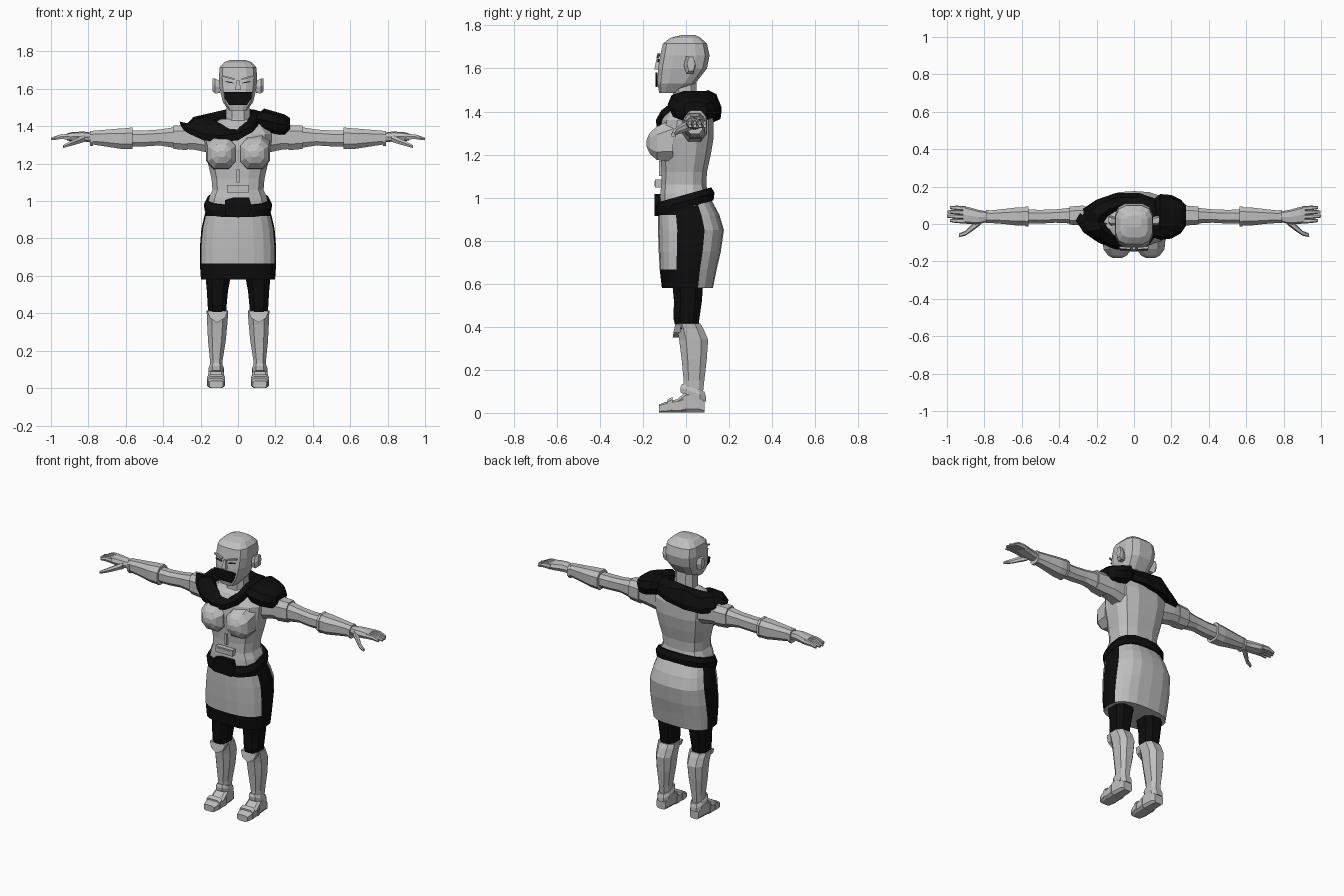
import bpy, bmesh, math
from mathutils import Vector


def material(name, value):
    m = bpy.data.materials.new(name)
    m.diffuse_color = (value, value, value, 1)
    return m


GREY = material("pale grey", 0.52)
BLACK = material("black cloth", 0.004)
DARK = material("dark line", 0.06)


def build(name, verts, faces, mats):
    me = bpy.data.meshes.new(name)
    me.from_pydata(verts, [], faces)
    for m in mats:
        me.materials.append(m)
    bm = bmesh.new()
    bm.from_mesh(me)
    bmesh.ops.recalc_face_normals(bm, faces=bm.faces)
    bm.to_mesh(me)
    bm.free()
    ob = bpy.data.objects.new(name, me)
    bpy.context.collection.objects.link(ob)
    return ob


def loft(name, rings, mats, axis="z", n=10, p=0.75, side=1, tilt=0, rule=None, turn=0.0):
    """Rings are (position, u0, u1, v0, v1); u, v are the two other axes in order."""
    verts, faces = [], []
    for t, u0, u1, v0, v1 in rings:
        for k in range(n):
            a = 2 * math.pi * (k + turn) / n
            c, s = math.cos(a), math.sin(a)
            u = (u0 + u1) / 2 + (u1 - u0) / 2 * math.copysign(abs(c) ** p, c)
            v = (v0 + v1) / 2 + (v1 - v0) / 2 * math.copysign(abs(s) ** p, s)
            x, y, z = {"z": (u, v, t), "x": (t, u, v), "y": (u, t, v)}[axis]
            verts.append((x * side, y, z + tilt * y))
    for r in range(len(rings) - 1):
        for k in range(n):
            j = (k + 1) % n
            faces.append((r * n + k, r * n + j, r * n + n + j, r * n + n + k))
    faces.append(tuple(range(n)))
    faces.append(tuple(range(len(verts) - n, len(verts))))
    ob = build(name, verts, faces, mats)
    if rule:
        for i in range((len(rings) - 1) * n):
            ob.data.polygons[i].material_index = rule(i // n, i % n)
    return ob


def plate(name, outline, thick, mat, side=1):
    """Extrudes a polyline of (x, y, z) points backwards along y."""
    n = len(outline)
    pts = [(x * side, y, z) for x, y, z in outline]
    verts = pts + [(x, y + thick, z) for x, y, z in pts]
    faces = [tuple(range(n)), tuple(range(n, 2 * n))]
    faces += [(i, (i + 1) % n, n + (i + 1) % n, n + i) for i in range(n)]
    return build(name, verts, faces, [mat])


# Head, neck, mouth covering
loft("head", [(1.485, -.05, .05, -.125, -.04), (1.53, -.083, .083, -.135, .045),
              (1.60, -.1, .1, -.132, .1), (1.66, -.105, .105, -.122, .112),
              (1.715, -.1, .1, -.11, .1), (1.742, -.075, .075, -.075, .07),
              (1.755, -.04, .04, -.02, .045)], [GREY], n=12, p=.62, turn=.5)
loft("neck", [(1.36, -.085, .085, -.07, .08), (1.44, -.068, .068, -.062, .055),
              (1.56, -.065, .065, -.065, .05)], [GREY], n=8, turn=.5)
mask = [(-.074, 1.582), (.074, 1.582), (.072, 1.55), (.048, 1.515), (-.048, 1.515), (-.072, 1.55)]
plate("mouth_cover", [(x, -.141, z) for x, z in mask], .009, BLACK)
plate("nose", [(-.007, -.137, 1.645), (.007, -.137, 1.645), (.016, -.147, 1.595), (-.016, -.147, 1.595)], .02, GREY)

for s, tag in ((-1, "left"), (1, "right")):
    # Face details
    loft(tag + "_ear", [(.095, -.005, .035, 1.575, 1.645), (.122, -.01, .045, 1.57, 1.66),
                        (.137, .005, .042, 1.585, 1.658)], [GREY], "x", 6, side=s)
    plate(tag + "_brow", [(.02, -.136, 1.656), (.078, -.132, 1.672), (.08, -.131, 1.664), (.02, -.138, 1.647)], .012, GREY, s)
    plate(tag + "_eye", [(.025, -.133, 1.634), (.068, -.131, 1.642), (.068, -.131, 1.637), (.025, -.134, 1.629)], .008, DARK, s)

    # Bust
    loft(tag + "_bust", [(-.183, .065, .11, 1.235, 1.27), (-.168, .035, .142, 1.2, 1.305),
                         (-.135, .008, .168, 1.17, 1.335), (-.06, .005, .175, 1.16, 1.375)],
         [GREY], "y", 8, side=s, turn=.5)
    # Arm, bracer and trim bands
    loft(tag + "_arm", [(.14, -.03, .1, 1.25, 1.42), (.23, -.01, .1, 1.27, 1.415), (.33, 0, .09, 1.28, 1.4),
                        (.42, .005, .08, 1.295, 1.385), (.50, 0, .078, 1.29, 1.38), (.6, 0, .08, 1.29, 1.38)],
         [GREY], "x", 8, side=s, turn=.5)
    loft(tag + "_shoulder_band", [(.27, -.012, .102, 1.268, 1.41), (.345, -.006, .096, 1.275, 1.408)],
         [GREY], "x", 8, side=s, turn=.5)
    loft(tag + "_bracer", [(.565, -.01, .092, 1.275, 1.395), (.62, -.012, .092, 1.275, 1.392),
                           (.70, -.002, .082, 1.288, 1.385), (.775, .004, .074, 1.3, 1.378)],
         [GREY], "x", 8, side=s, turn=.5)
    for x, d in ((.565, .006), (.775, -.012)):
        loft(tag + "_bracer_trim", [(x, -.01 - d, .09 + d, 1.28 - d, 1.39 + d), (x + .015, -.01 - d, .09 + d, 1.28 - d, 1.39 + d)],
             [GREY], "x", 8, side=s, turn=.5)
    # Hand with fingers fanned side by side
    loft(tag + "_palm", [(.77, .015, .065, 1.315, 1.365), (.83, -.002, .075, 1.318, 1.372),
                         (.89, .0, .092, 1.32, 1.368), (.915, .005, .093, 1.325, 1.362)], [GREY], "x", 8, side=s)
    for i, tip in enumerate((.985, 1.0, .998, .985)):
        y = .005 + i * .023
        loft(tag + "_finger", [(.9, y - .003, y + .022, 1.328, 1.36), (.95, y, y + .024, 1.33, 1.358),
                               (tip, y + .006, y + .022, 1.325, 1.34)], [GREY], "x", 6, side=s)
    loft(tag + "_thumb", [(.82, -.005, .04, 1.315, 1.36), (.87, -.042, -.005, 1.3, 1.335),
                          (.90, -.062, -.036, 1.292, 1.32), (.935, -.07, -.05, 1.283, 1.3)], [GREY], "x", 6, side=s)

    # Legs: cloth thigh, greave, cuff, foot
    loft(tag + "_thigh", [(.39, .06, .163, -.05, .06), (.44, .058, .165, -.062, .066), (.52, .05, .17, -.06, .078),
                          (.62, .03, .18, -.07, .085), (.75, .02, .18, -.08, .1)], [BLACK], n=8, side=s, turn=.5)
    loft(tag + "_greave", [(.08, .085, .148, -.015, .08), (.15, .08, .152, -.014, .088), (.25, .063, .163, -.024, .1),
                           (.34, .054, .168, -.036, .107), (.39, .05, .17, -.045, .085), (.415, .05, .172, -.05, .07)],
         [GREY], n=8, side=s, turn=.5)
    plate(tag + "_knee_guard", [(.055, -.05, .412), (.165, -.05, .412), (.15, -.058, .375), (.112, -.062, .35), (.07, -.058, .375)],
          .035, GREY, s)
    loft(tag + "_ankle_cuff", [(.085, .076, .158, -.028, .098), (.108, .073, .16, -.03, .096), (.128, .08, .152, -.022, .088)],
         [GREY], n=8, side=s, turn=.5, tilt=-.35)
    loft(tag + "_foot", [(-.125, .08, .155, 0, .04), (-.1, .072, .163, 0, .05), (-.04, .07, .165, 0, .065),
                         (.0, .074, .16, 0, .1), (.06, .078, .155, 0, .1), (.085, .085, .15, 0, .06)],
         [GREY], "y", 8, p=.45, side=s, turn=.5)
    for y in (-.085, -.035):
        loft(tag + "_foot_strap", [(y, .068, .167, 0, .063), (y + .022, .068, .167, 0, .075)], [GREY], "y", 8, .45, s, turn=.5)

# Torso with flared lower edge and belly plate
loft("torso", [(.96, -.17, .17, -.125, .115), (1.02, -.158, .158, -.122, .105), (1.06, -.14, .14, -.118, .097),
               (1.12, -.145, .145, -.116, .1), (1.2, -.164, .164, -.122, .118), (1.28, -.18, .18, -.13, .132),
               (1.36, -.185, .185, -.115, .13), (1.41, -.15, .15, -.085, .115), (1.44, -.09, .09, -.05, .08)],
     [GREY], n=12, p=.7, turn=.5)
plate("belly_buckle", [(-.06, -.143, 1.085), (.06, -.143, 1.085), (.06, -.143, 1.047), (-.06, -.143, 1.047)], .04, GREY)
plate("belly_buckle_inset", [(-.045, -.146, 1.077), (.045, -.146, 1.077), (.045, -.146, 1.055), (-.045, -.146, 1.055)], .008, GREY)
plate("belly_ridge", [(-.008, -.126, 1.17), (.008, -.126, 1.17), (.008, -.126, 1.1), (-.008, -.126, 1.1)], .02, GREY)

# Skirt: grey front and back panels on black cloth
def skirt_rule(row, col):
    front = 11 <= col <= 18 and 1 <= row <= 3
    back = 1 <= col <= 8
    return 0 if front or back else 1


loft("skirt", [(.58, -.198, .198, -.112, .125), (.665, -.204, .204, -.122, .142), (.75, -.204, .204, -.127, .162),
               (.85, -.196, .196, -.13, .176), (.92, -.18, .18, -.13, .155), (.985, -.162, .162, -.122, .12)],
     [GREY, BLACK], n=20, rule=skirt_rule)
# Slanted sash with a front knot
loft("sash", [(.952, -.178, .178, -.138, .128), (.985, -.183, .183, -.143, .132), (1.015, -.168, .168, -.135, .118)],
     [BLACK], n=16, tilt=.28)
plate("sash_knot", [(-.07, -.146, 1.005), (-.03, -.146, 1.018), (.06, -.146, 1.018), (.075, -.146, .96), (.05, -.146, .915), (-.07, -.146, .92)],
      .03, BLACK)

# Draped mantle: (outer x, outer y, hem z, crest z) around the neck
hem = [(.13, .13, 1.40, 1.49), (.03, .165, 1.385, 1.5), (-.1, .165, 1.365, 1.49), (-.2, .13, 1.35, 1.475),
       (-.275, .08, 1.36, 1.46), (-.312, .02, 1.39, 1.45), (-.27, -.045, 1.36, 1.45), (-.19, -.1, 1.325, 1.43),
       (-.1, -.135, 1.315, 1.4), (0, -.14, 1.325, 1.395), (.08, -.115, 1.37, 1.425), (.125, -.05, 1.42, 1.47), (.14, .05, 1.425, 1.49)]
verts = []
for i, (x, y, z, top) in enumerate(hem):
    fold = .012 * (-1) ** i
    o, c = Vector((x, y, 0)), Vector((-.01, .0, 0))
    for f, h in ((.5, top - .03), (.62, top), (.86, top - .022 + fold), (1, z + .035), (.97, z), (.5, z + .02)):
        q = c + (o - c) * f
        verts.append((q.x, q.y, h))
m, w = len(hem), 6
build("mantle", verts, [(i * w + k, (i + 1) % m * w + k, (i + 1) % m * w + (k + 1) % w, i * w + (k + 1) % w)
                        for i in range(m) for k in range(w)], [BLACK])
# Gathered cloth on the right shoulder
loft("shoulder_bunch", [(.1, -.07, .13, 1.41, 1.465), (.14, -.085, .16, 1.37, 1.497), (.2, -.078, .155, 1.355, 1.48),
                        (.25, -.05, .13, 1.35, 1.465), (.278, -.01, .1, 1.375, 1.445)], [BLACK], "x", 10)
